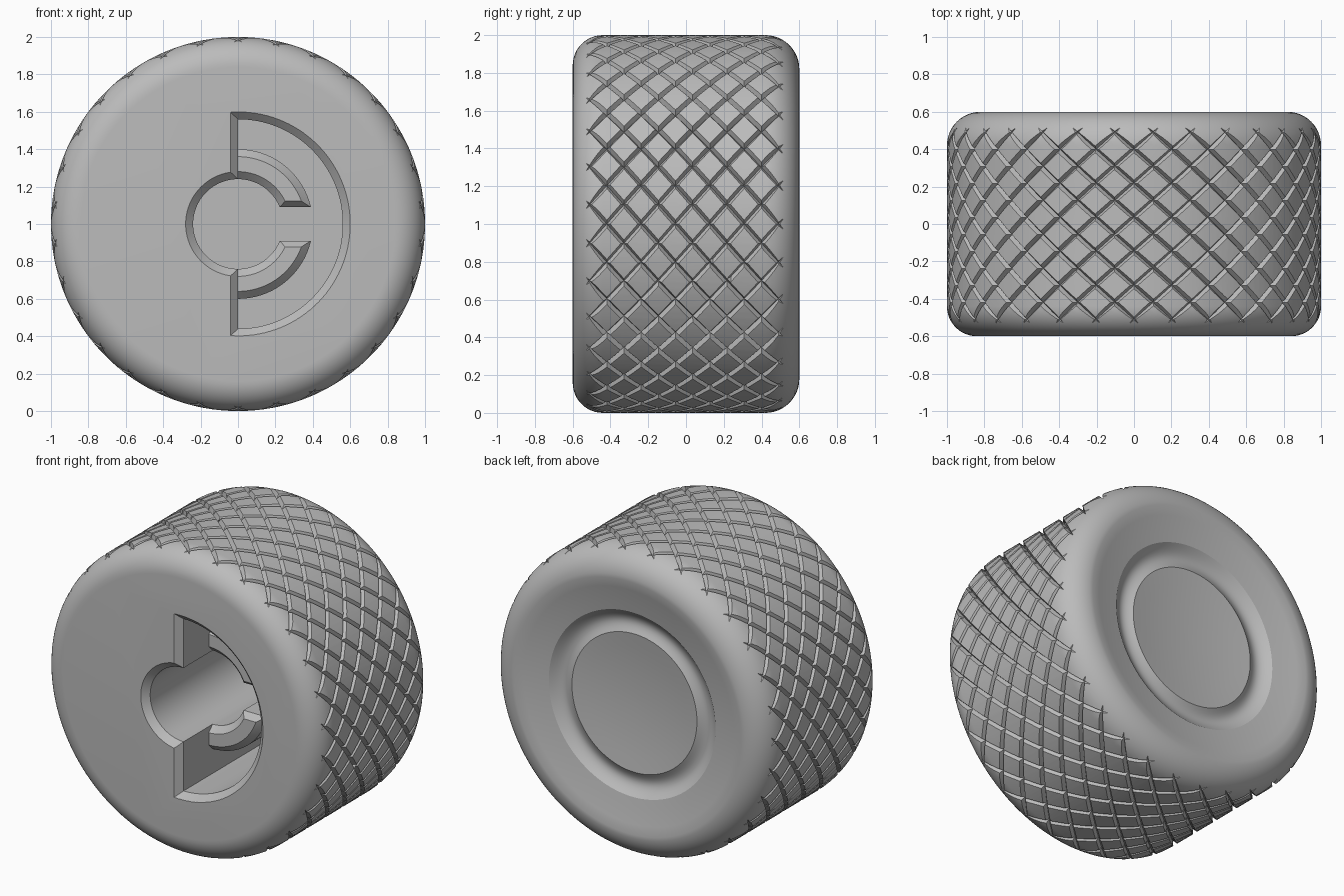
import bpy, bmesh
from math import sin, cos, pi, radians, acos, asin, sqrt

if "Cube" in bpy.data.objects:
    bpy.data.objects.remove(bpy.data.objects["Cube"])

grey = bpy.data.materials.new("satin_grey")
grey.use_nodes = True
grey.diffuse_color = (0.5, 0.5, 0.5, 1)
grey.node_tree.nodes["Principled BSDF"].inputs["Base Color"].default_value = (0.5, 0.5, 0.5, 1)

AXIS = 1.0      # height of the knob's axis
FLOOR = 0.3     # depth of the socket


def loft(bm, sections):
    """Skin a list of (y, outline) sections and cap both ends."""
    rings = [[bm.verts.new((x, y, AXIS + z)) for x, z in pts] for y, pts in sections]
    n = len(rings[0])
    for a, b in zip(rings, rings[1:]):
        for i in range(n):
            j = (i + 1) % n
            bm.faces.new((a[i], a[j], b[j], b[i]))
    bm.faces.new(rings[0])
    bm.faces.new(rings[-1])


def make(name, lofts):
    bm = bmesh.new()
    for sections in lofts:
        loft(bm, sections)
    bmesh.ops.recalc_face_normals(bm, faces=bm.faces)
    mesh = bpy.data.meshes.new(name)
    bm.to_mesh(mesh)
    bm.free()
    mesh.materials.append(grey)
    ob = bpy.data.objects.new(name, mesh)
    bpy.context.collection.objects.link(ob)
    return ob


def arc(r, a0, a1, n):
    return [(r * cos(a0 + (a1 - a0) * i / n), r * sin(a0 + (a1 - a0) * i / n)) for i in range(n + 1)]


def circle(r, n=180):
    return arc(r, 0, 2 * pi, n)[:-1]


def select_only(ob):
    bpy.ops.object.select_all(action='DESELECT')
    ob.select_set(True)
    bpy.context.view_layer.objects.active = ob


# Knob body: rounded rims, dished back with a ring groove
def rim(radius, side):
    return [(side * (0.6 - radius + radius * sin(t)), 1 - radius + radius * cos(t))
            for t in [pi / 2 * i / 12 for i in range(13)]]


def dish(r):
    y = 0.6 - 0.1 * (1 - (r / 0.82) ** 2)
    if 0.45 < r < 0.6:
        y -= 0.035 * sin(pi * (r - 0.45) / 0.15)
    return y


radii = [0.76, 0.7, 0.65] + [0.6 - 0.15 * i / 10 for i in range(11)] + [0.36, 0.27, 0.18, 0.09, 0.02]
profile = rim(0.16, -1)[::-1] + rim(0.18, 1) + [(dish(r), r) for r in radii]
body = make("knob_body", [[(y, circle(r)) for y, r in profile]])


# Knurling cutters: V-shaped helical grooves, one set for each hand
def groove(start, hand):
    sections = []
    for i in range(49):
        y = -0.57 + 1.14 * i / 48
        a = start + hand * radians(66) * (y + 0.51)
        sections.append((y, [(0.973 * cos(a), 0.973 * sin(a)),
                             (1.02 * cos(a + 0.035), 1.02 * sin(a + 0.035)),
                             (1.02 * cos(a - 0.035), 1.02 * sin(a - 0.035))]))
    return sections


cutters = [make("knurl_cutter", [groove(radians(6 + 12 * k), hand) for k in range(30)])
           for hand in (1, -1)]


# Socket cutters: chamfered half-disc pocket and shaft hole
def half_disc(flare):
    r = 0.56 + flare
    a = acos(-flare / r)
    return arc(r, -a, a, 64)


steps = [(-0.65, 0.09), (-0.56, 0.0), (FLOOR, 0.0)]
cutters.append(make("pocket_cutter", [[(y, half_disc(f)) for y, f in steps]]))
cutters.append(make("hole_cutter", [[(y, circle(0.24 + f, 96)) for y, f in steps]]))

select_only(body)
for cutter in cutters:
    cutter.hide_render = True
    mod = body.modifiers.new("cut", 'BOOLEAN')
    mod.object = cutter
    mod.operation = 'DIFFERENCE'
    mod.solver = 'MANIFOLD'
    bpy.ops.object.modifier_apply(modifier=mod.name)
    bpy.data.objects.remove(cutter)


# Split collar around the shaft hole, chamfered at its front
def collar(inset, side):
    r0, r1, z = 0.24 + inset, 0.4 - inset, 0.09 + inset * 0.8
    pts = arc(r1, asin(z / r1), pi / 2 + 0.03, 32) + arc(r0, pi / 2 + 0.03, asin(z / r0), 32)
    return [(x, side * h) for x, h in pts]


parts = [body]
for name, side in (("upper_collar", 1), ("lower_collar", -1)):
    parts.append(make(name, [[(y, collar(i, side)) for y, i in
                              ((-0.3, 0.04), (-0.26, 0.0), (FLOOR + 0.02, 0.0))]]))

for ob in parts:
    select_only(ob)
    bpy.ops.object.shade_smooth_by_angle(angle=radians(28))
